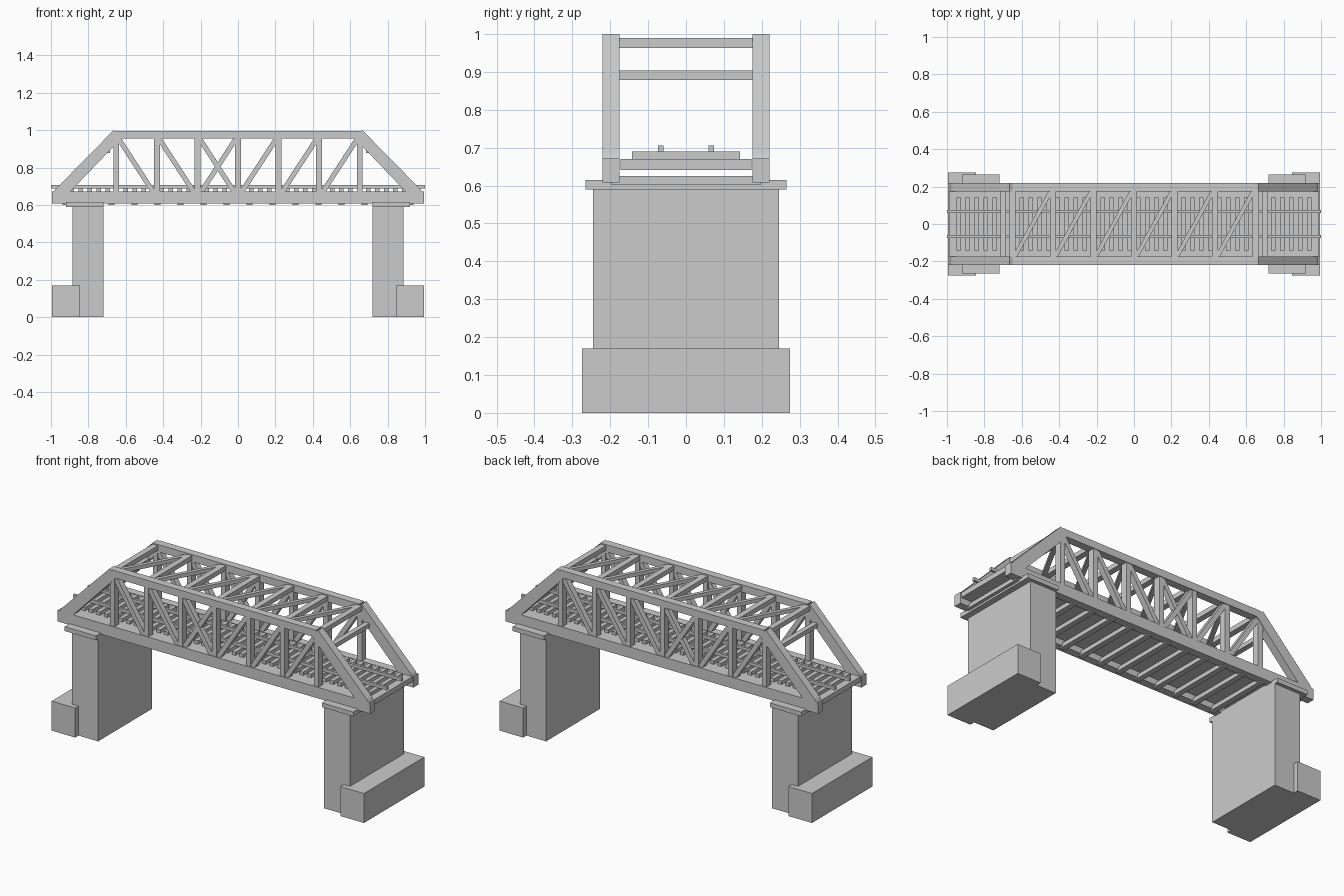
import bpy, bmesh
from mathutils import Vector

if "Cube" in bpy.data.objects:
    bpy.data.objects.remove(bpy.data.objects["Cube"])


def make_object(name, bm):
    bmesh.ops.recalc_face_normals(bm, faces=bm.faces)
    mesh = bpy.data.meshes.new(name)
    bm.to_mesh(mesh)
    bm.free()
    ob = bpy.data.objects.new(name, mesh)
    bpy.context.collection.objects.link(ob)
    return ob


def add_box(bm, x0, x1, y0, y1, z0, z1):
    vs = bmesh.ops.create_cube(bm, size=1)["verts"]
    for v in vs:
        v.co = Vector(((x0 + x1) / 2 + v.co.x * (x1 - x0),
                       (y0 + y1) / 2 + v.co.y * (y1 - y0),
                       (z0 + z1) / 2 + v.co.z * (z1 - z0)))


def add_prism(bm, points, y0, y1):
    # extrude an x-z outline along y
    face = bm.faces.new([bm.verts.new((x, y0, z)) for x, z in points])
    ext = bmesh.ops.extrude_face_region(bm, geom=[face])["geom"]
    for v in ext:
        if isinstance(v, bmesh.types.BMVert):
            v.co.y = y1


def add_beam(bm, a, b, side, width, depth):
    # straight bar from a to b; 'side' is the depth direction
    a, b, side = Vector(a), Vector(b), Vector(side)
    across = (b - a).normalized().cross(side) * width / 2
    d = side * depth / 2
    for v in bmesh.ops.create_cube(bm, size=1)["verts"]:
        s = v.co * 2
        v.co = (a if s.z < 0 else b) + across * s.x + d * s.y


PANELS = [-0.65 + i * 1.3 / 6 for i in range(7)]

# Masonry piers, caps and footings
for label, s in (("left", -1), ("right", 1)):
    for part, xa, xb, y, za, zb in (("pier", 0.72, 0.885, 0.245, 0, 0.59),
                                    ("pier_cap", 0.72, 0.92, 0.265, 0.59, 0.615),
                                    ("footing", 0.845, 0.995, 0.275, 0, 0.17)):
        bm = bmesh.new()
        add_box(bm, min(s * xa, s * xb), max(s * xa, s * xb), -y, y, za, zb)
        make_object(f"{label}_{part}", bm)

# Side trusses
for label, s in (("front", -1), ("back", 1)):
    y0, y1 = s * 0.175, s * 0.22
    lo, hi = min(y0, y1), max(y0, y1)
    yc = s * 0.1965

    bm = bmesh.new()
    add_box(bm, -0.995, 0.995, lo, hi, 0.608, 0.672)
    make_object(label + "_bottom_chord", bm)

    bm = bmesh.new()
    add_box(bm, -0.65, 0.65, lo, hi, 0.955, 0.997)
    make_object(label + "_top_chord", bm)

    bm = bmesh.new()
    for e in (-1, 1):
        add_prism(bm, [(e * x, z) for x, z in ((0.995, 0.655), (0.975, 0.685), (0.665, 1.0),
                                               (0.648, 0.99), (0.625, 0.955), (0.90, 0.668))], lo, hi)
    make_object(label + "_end_posts", bm)

    bm = bmesh.new()
    for x in PANELS:
        add_box(bm, x - 0.015, x + 0.015, yc - 0.02, yc + 0.02, 0.665, 0.96)
    make_object(label + "_verticals", bm)

    # Diagonals fall towards midspan, with one crossed panel
    bm = bmesh.new()
    for i in range(6):
        a, b = PANELS[i] + 0.008, PANELS[i + 1] - 0.02
        if i > 2:
            a, b = PANELS[i + 1] - 0.008, PANELS[i] + 0.02
        add_beam(bm, (a, yc, 0.96), (b, yc, 0.67), (0, 1, 0), 0.026, 0.034)
    add_beam(bm, (PANELS[3] - 0.008, yc, 0.96), (PANELS[2] + 0.02, yc, 0.67), (0, 1, 0), 0.026, 0.03)
    make_object(label + "_diagonals", bm)

# Overhead struts and portal struts
bm = bmesh.new()
for x in PANELS:
    add_box(bm, x - 0.017, x + 0.017, -0.178, 0.178, 0.963, 0.99)
make_object("top_struts", bm)
bm = bmesh.new()
for x in (-0.70, 0.70):
    add_box(bm, x - 0.015, x + 0.015, -0.178, 0.178, 0.878, 0.903)
make_object("portal_struts", bm)

# Overhead wind bracing
bm = bmesh.new()
for a, b in zip(PANELS, PANELS[1:]):
    add_beam(bm, (a + 0.012, -0.175, 0.977), (b - 0.012, 0.175, 0.977), (0, 0, 1), 0.022, 0.022)
make_object("top_bracing", bm)

# Floor beams below the deck
bm = bmesh.new()
for i in range(16):
    x = -0.923 + i * 0.12307
    add_box(bm, x - 0.016, x + 0.016, -0.197, 0.197, 0.601, 0.625)
make_object("floor_beams", bm)

# Deck slab
bm = bmesh.new()
add_box(bm, -0.99, 0.99, -0.173, 0.173, 0.641, 0.67)
make_object("deck", bm)

# Sleepers
bm = bmesh.new()
for i in range(40):
    x = -0.936 + i * 0.048
    add_box(bm, x - 0.012, x + 0.012, -0.142, 0.142, 0.669, 0.69)
make_object("sleepers", bm)

# Rails
for label, y in (("front", -0.067), ("back", 0.067)):
    bm = bmesh.new()
    add_box(bm, -1.0, 1.0, y - 0.007, y + 0.007, 0.688, 0.706)
    make_object(label + "_rail", bm)
